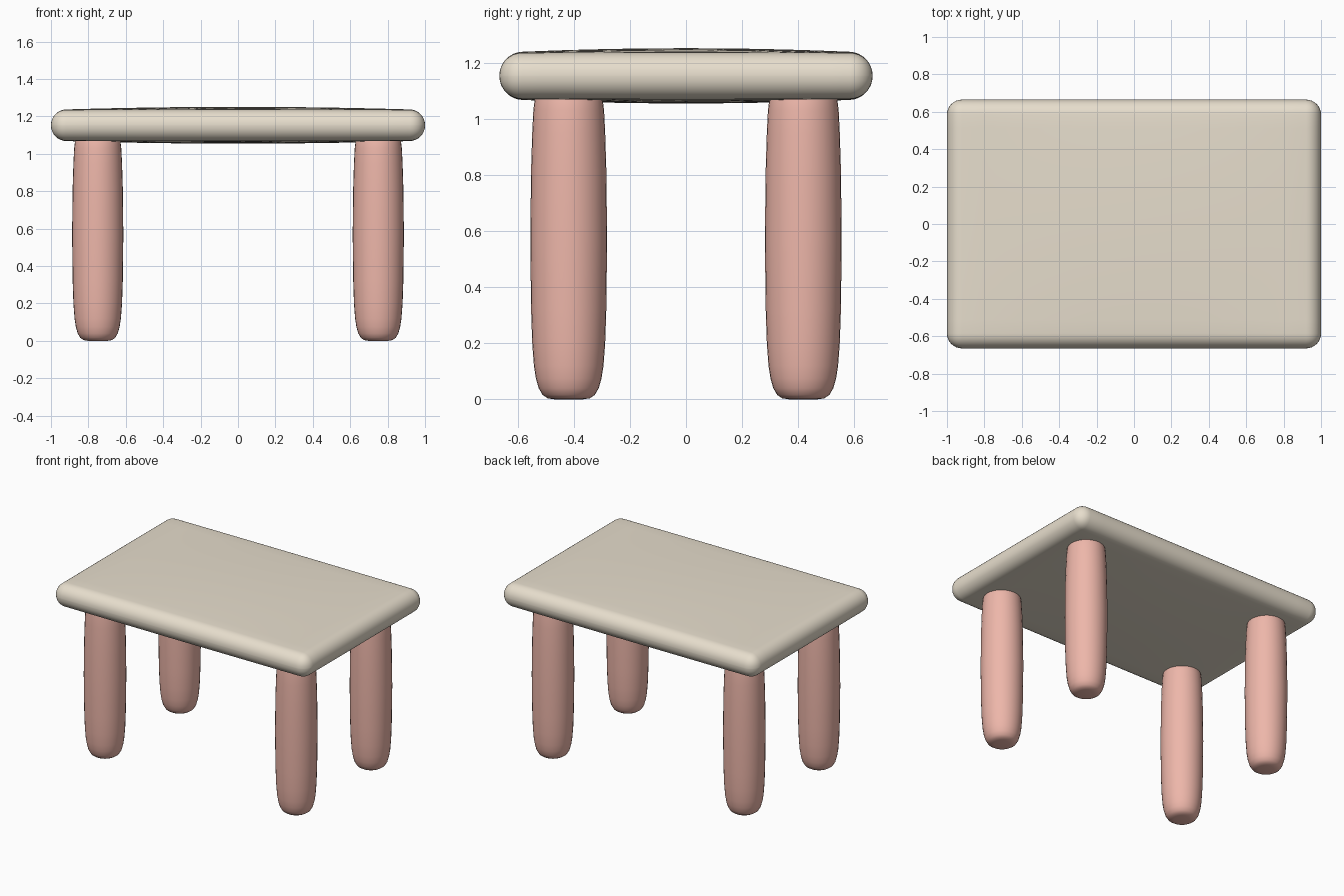
import bpy, bmesh, math

if "Cube" in bpy.data.objects:
    bpy.data.objects.remove(bpy.data.objects["Cube"])


def material(name, rgb):
    m = bpy.data.materials.new(name)
    m.diffuse_color = (*rgb, 1)
    m.use_nodes = True
    m.node_tree.nodes["Principled BSDF"].inputs["Base Color"].default_value = m.diffuse_color
    return m


def finish(bm, name, mat):
    bmesh.ops.recalc_face_normals(bm, faces=bm.faces)
    for f in bm.faces:
        f.smooth = True
    me = bpy.data.meshes.new(name)
    bm.to_mesh(me)
    bm.free()
    me.materials.append(mat)
    ob = bpy.data.objects.new(name, me)
    bpy.context.collection.objects.link(ob)
    return ob


tan = material("tan", (0.80, 0.73, 0.61))
coral = material("coral", (0.85, 0.47, 0.40))

# Tabletop: rounded slab, cut into strips and gently domed above and below
HX, HY, HZ, ZC = 1.0, 0.665, 0.082, 1.153
bm = bmesh.new()
bmesh.ops.create_cube(bm, size=2)
bmesh.ops.scale(bm, vec=(HX, HY, HZ), verts=bm.verts)
bmesh.ops.bevel(bm, geom=bm.edges[:], offset=0.08, segments=8, profile=0.5,
                affect='EDGES', clamp_overlap=True)
for axis, half in ((0, HX), (1, HY)):
    for i in range(-7, 8):
        co, no = [0, 0, 0], [0, 0, 0]
        co[axis] = (half - 0.08) * i / 8
        no[axis] = 1
        bmesh.ops.bisect_plane(bm, geom=bm.verts[:] + bm.edges[:] + bm.faces[:],
                               plane_co=co, plane_no=no)
for v in bm.verts:
    dome = (1 - (v.co.x / HX) ** 2) * (1 - (v.co.y / HY) ** 2)
    v.co.z = ZC + v.co.z * (1 + 0.2 * max(dome, 0))
finish(bm, "tabletop", tan)

# Legs: turned profile (radius, height), slightly swollen with rounded ends
PROFILE = [(0.05, 0.0), (0.075, 0.004), (0.093, 0.016), (0.107, 0.04),
           (0.117, 0.075), (0.124, 0.12), (0.130, 0.2), (0.134, 0.32),
           (0.137, 0.57), (0.134, 0.82), (0.130, 0.95), (0.126, 1.03),
           (0.121, 1.07), (0.11, 1.105), (0.07, 1.13)]
SIDES = 32


def leg(name, x, y):
    bm = bmesh.new()
    rings = [[bm.verts.new((x + r * math.cos(2 * math.pi * k / SIDES),
                            y + r * math.sin(2 * math.pi * k / SIDES), z))
              for k in range(SIDES)] for r, z in PROFILE]
    for a, b in zip(rings, rings[1:]):
        for k in range(SIDES):
            n = (k + 1) % SIDES
            bm.faces.new((a[k], a[n], b[n], b[k]))
    bm.faces.new(rings[0][::-1])
    bm.faces.new(rings[-1])
    finish(bm, name, coral)


for side, x in (("left", -0.75), ("right", 0.75)):
    for end, y in (("front", -0.418), ("back", 0.418)):
        leg(f"{end}_{side}_leg", x, y)
